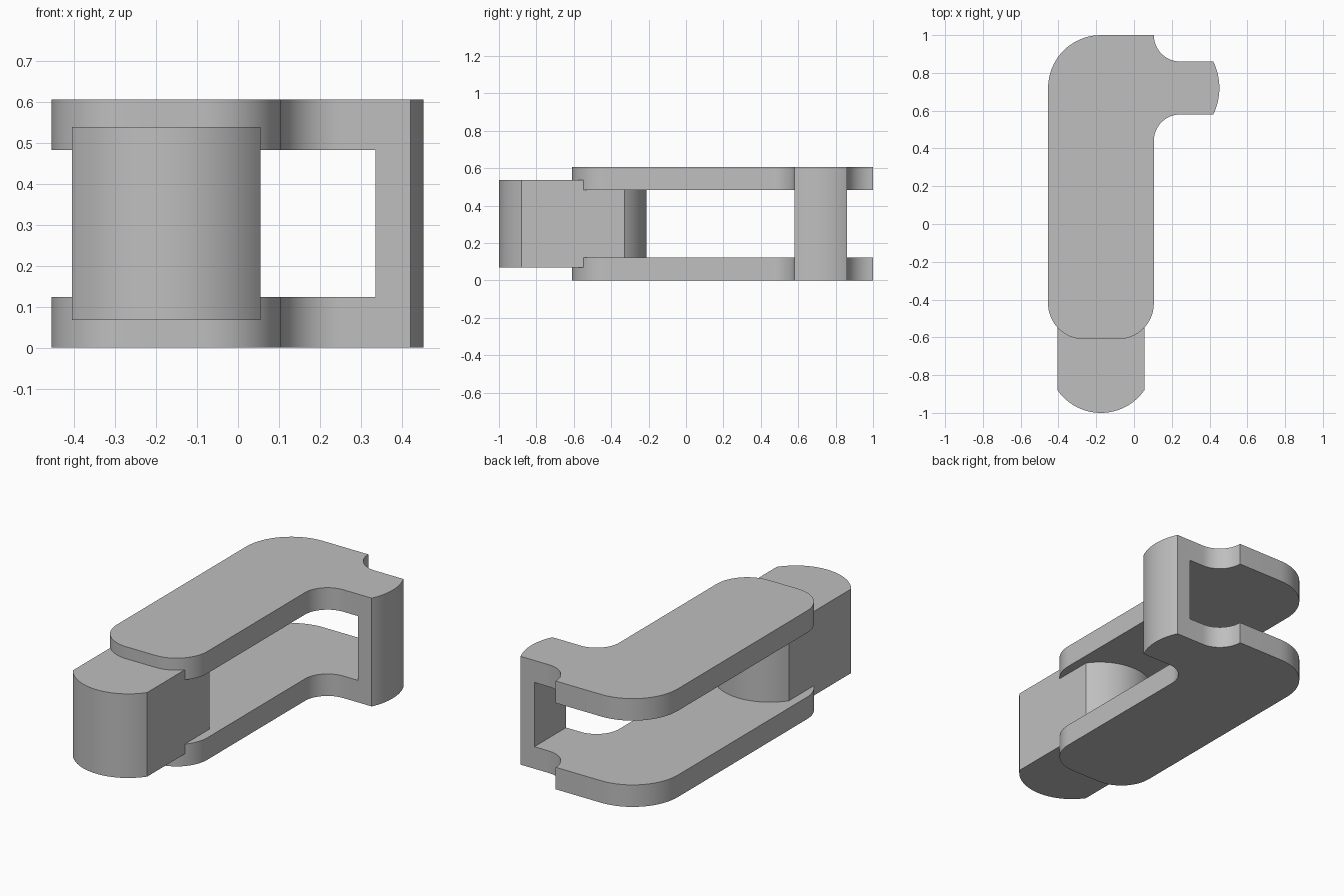
import bpy
import bmesh
from math import radians, sin, cos, asin, hypot

default = bpy.data.objects.get("Cube")
if default:
    bpy.data.objects.remove(default, do_unlink=True)

grey = bpy.data.materials.new("plain grey")
grey.use_nodes = True
grey.diffuse_color = (0.52, 0.52, 0.52, 1)
grey.node_tree.nodes["Principled BSDF"].inputs["Base Color"].default_value = grey.diffuse_color


def arc(cx, cy, r, start, end, steps=16):
    """Points on a circular arc, angles in degrees."""
    angles = [radians(start + (end - start) * i / steps) for i in range(steps + 1)]
    return [(cx + r * cos(a), cy + r * sin(a)) for a in angles]


def extrude(name, outline, bottom, top):
    """Upright prism from a counter-clockwise outline."""
    bm = bmesh.new()
    face = bm.faces.new([bm.verts.new((x, y, bottom)) for x, y in outline])
    result = bmesh.ops.extrude_face_region(bm, geom=[face])
    moved = [v for v in result["geom"] if isinstance(v, bmesh.types.BMVert)]
    bmesh.ops.translate(bm, verts=moved, vec=(0, 0, top - bottom))
    bmesh.ops.recalc_face_normals(bm, faces=bm.faces)
    mesh = bpy.data.meshes.new(name)
    bm.to_mesh(mesh)
    bm.free()
    obj = bpy.data.objects.new(name, mesh)
    bpy.context.collection.objects.link(obj)
    mesh.materials.append(grey)
    return obj


def activate(obj):
    bpy.ops.object.select_all(action="DESELECT")
    obj.select_set(True)
    bpy.context.view_layer.objects.active = obj


LEFT, RIGHT, FRONT, BACK = -0.455, 0.105, -0.61, 1.0
HEIGHT, PLATE = 0.605, 0.123
ARM_Y, ARM_HALF, ARM_X, BULGE = 0.72, 0.14, 0.42, 0.032
CORNER, SHOULDER, FILLET = 0.19, 0.28, 0.14

# Bracket outline: rounded bar with a filleted side arm and a bulging tip
tip_r = (ARM_HALF ** 2 + BULGE ** 2) / (2 * BULGE)
tip_a = asin(ARM_HALF / tip_r) * 180 / 3.14159265
bracket_outline = (
    arc(LEFT + CORNER, FRONT + CORNER, CORNER, 180, 270)
    + arc(RIGHT - CORNER, FRONT + CORNER, CORNER, 270, 360)
    + arc(RIGHT + FILLET, ARM_Y - ARM_HALF - FILLET, FILLET, 180, 90)
    + arc(ARM_X + BULGE - tip_r, ARM_Y, tip_r, -tip_a, tip_a)
    + arc(RIGHT + FILLET, BACK, FILLET, 270, 180)
    + arc(LEFT + SHOULDER, BACK - SHOULDER, SHOULDER, 90, 180)
)
bracket = extrude("bracket", bracket_outline, 0, HEIGHT)

# Slot that separates the two plates and leaves the end wall of the arm
slot = extrude("slot_cutter", [(-1, -1.5), (0.335, -1.5), (0.335, 1.5), (-1, 1.5)],
               PLATE, HEIGHT - PLATE)
slot.hide_render = True
activate(bracket)
cut = bracket.modifiers.new("slot", "BOOLEAN")
cut.operation = "DIFFERENCE"
cut.solver = "EXACT"
cut.object = slot
bpy.ops.object.modifier_apply(modifier=cut.name)
bpy.data.objects.remove(slot, do_unlink=True)

# Link block with a rounded nose at both ends, seated into the plates
mid_x, half_w, sag = -0.175, 0.23, 0.12
nose_r = hypot(half_w, (half_w ** 2 - sag ** 2) / (2 * sag))
nose_a = asin(half_w / nose_r) * 180 / 3.14159265
block_outline = (
    arc(mid_x, -1 + nose_r, nose_r, 270 - nose_a, 270 + nose_a, 24)
    + arc(mid_x, -0.21 - nose_r, nose_r, 90 - nose_a, 90 + nose_a, 24)
)
block = extrude("link_block", block_outline, 0.068, 0.538)

# Smooth curves, crisp edges
for part in (bracket, block):
    activate(part)
    bpy.ops.object.shade_smooth_by_angle(angle=radians(25))
